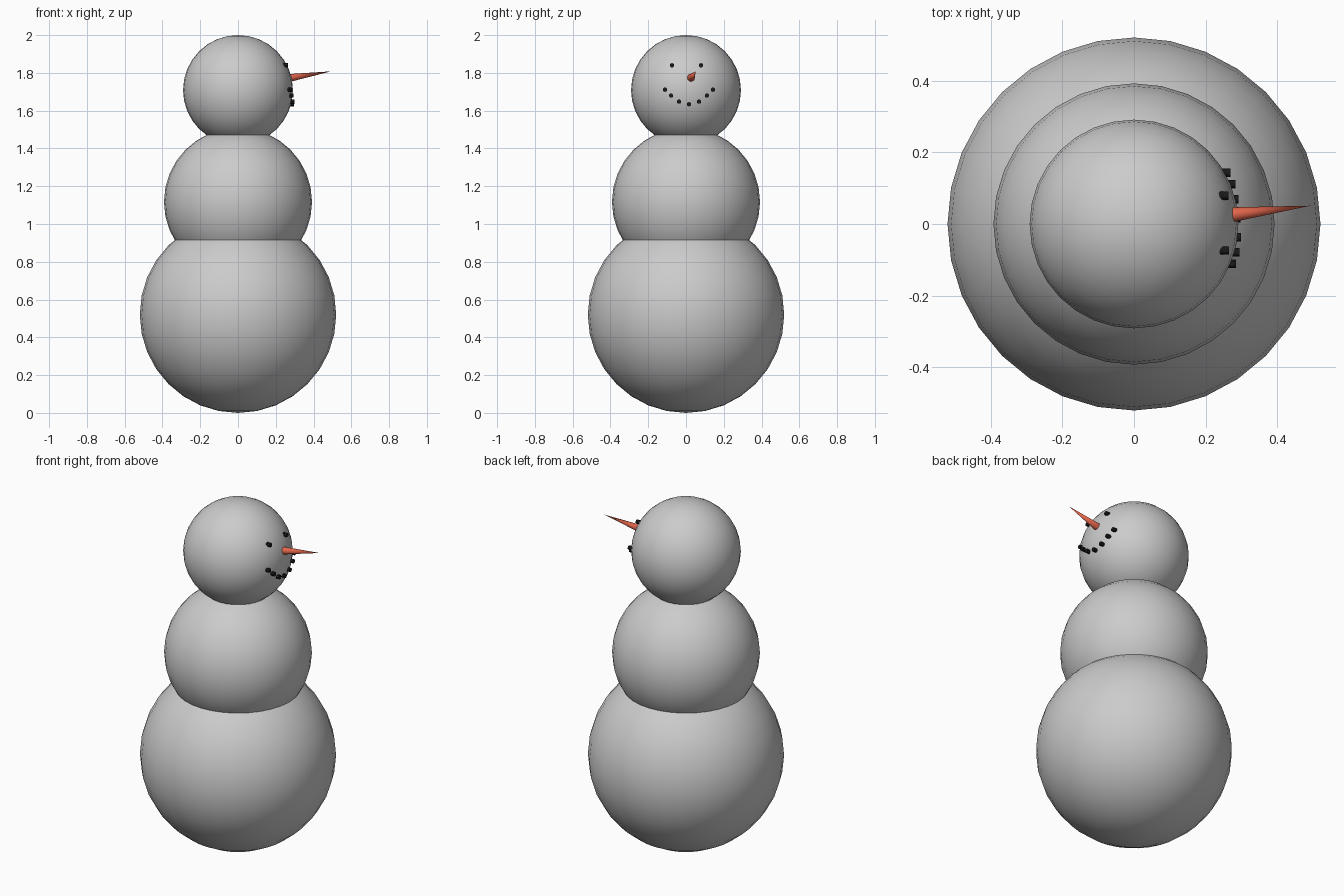
import bpy
from math import sqrt, pi
from mathutils import Vector

if "Cube" in bpy.data.objects:
    bpy.data.objects.remove(bpy.data.objects["Cube"])

HEAD_Z, HEAD_R = 1.709, 0.291


def material(name, rgb):
    m = bpy.data.materials.new(name)
    m.diffuse_color = (*rgb, 1)
    m.use_nodes = True
    m.node_tree.nodes["Principled BSDF"].inputs["Base Color"].default_value = m.diffuse_color
    return m


def ball(name, z, r):
    bpy.ops.mesh.primitive_uv_sphere_add(segments=32, ring_count=16, radius=r, location=(0, 0, z))
    bpy.context.object.name = name
    bpy.ops.object.shade_smooth()


coal = material("coal", (0.01, 0.01, 0.01))
carrot = material("carrot", (0.75, 0.13, 0.07))


def pebble(name, y, z):
    # short cylinder half sunk in the head surface
    x = sqrt(HEAD_R ** 2 - y ** 2 - (z - HEAD_Z) ** 2)
    bpy.ops.mesh.primitive_cylinder_add(vertices=12, radius=0.0115, depth=0.028,
                                        location=(x + 0.002, y, z), rotation=(0, pi / 2, 0))
    o = bpy.context.object
    o.name = name
    o.data.materials.append(coal)
    bpy.ops.object.shade_smooth_by_angle()


# Three stacked snowballs
ball("body_lower", 0.52, 0.52)
ball("body_middle", 1.117, 0.392)
ball("head", HEAD_Z, HEAD_R)

# Eyes
for y in (-0.074, 0.079):
    pebble("eye", y, 1.84)

# Mouth, mirrored about its own centre line
mouth_y = 0.016
pebble("mouth", mouth_y, 1.634)
for dy, z in ((0.053, 1.648), (0.095, 1.68), (0.127, 1.711)):
    for s in (-1, 1):
        pebble("mouth", mouth_y + s * dy, z)

# Carrot nose, tilted slightly up and to the side
base, tip = Vector((0.265, 0.025, 1.772)), Vector((0.492, 0.051, 1.808))
axis = tip - base
bpy.ops.mesh.primitive_cone_add(vertices=16, radius1=0.0215, radius2=0, depth=axis.length,
                                location=(base + tip) / 2)
nose = bpy.context.object
nose.name = "nose"
nose.rotation_euler = axis.to_track_quat('Z', 'Y').to_euler()
nose.data.materials.append(carrot)
bpy.ops.object.shade_smooth_by_angle()
